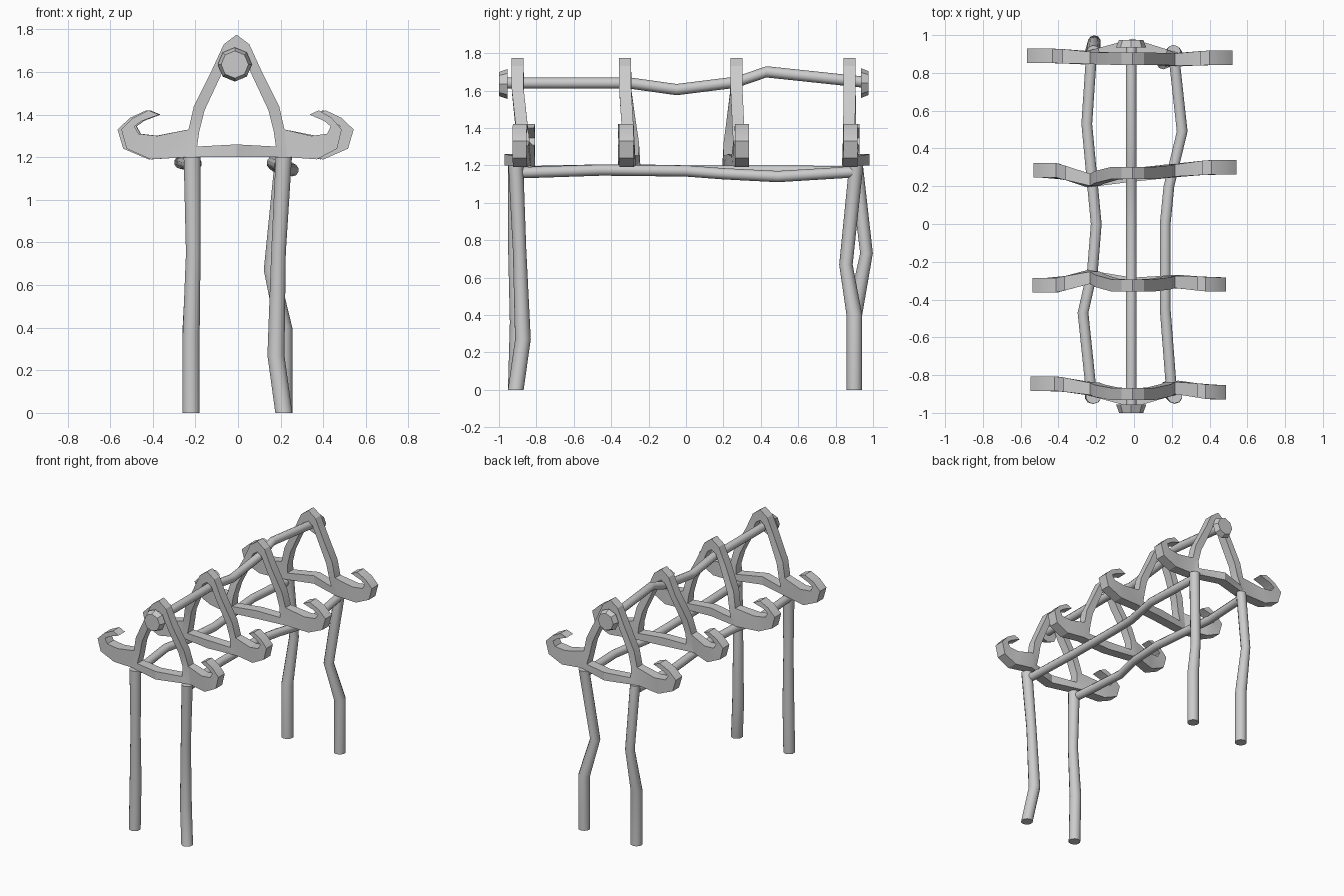
import bpy, bmesh
from mathutils import Vector

if "Cube" in bpy.data.objects:
    bpy.data.objects.remove(bpy.data.objects["Cube"])

grey = bpy.data.materials.new("light grey")
grey.use_nodes = True
grey.diffuse_color = (0.6, 0.6, 0.6, 1)
grey.node_tree.nodes["Principled BSDF"].inputs["Base Color"].default_value = (0.6, 0.6, 0.6, 1)


def finish(name, bm, angle):
    bmesh.ops.remove_doubles(bm, verts=bm.verts, dist=0.0005)
    bmesh.ops.recalc_face_normals(bm, faces=bm.faces)
    mesh = bpy.data.meshes.new(name)
    bm.to_mesh(mesh)
    bm.free()
    mesh.materials.append(grey)
    obj = bpy.data.objects.new(name, mesh)
    bpy.context.collection.objects.link(obj)
    bpy.ops.object.select_all(action='DESELECT')
    obj.select_set(True)
    bpy.context.view_layer.objects.active = obj
    bpy.ops.object.shade_smooth_by_angle(angle=angle)


def pole(name, path, radii, axis, sides=10):
    """Bent pole whose rings stay square to the main axis ('y' or 'z')."""
    bm = bmesh.new()
    rings = []
    turn = Vector((0, 0, 1)).rotation_difference(Vector((0, 1, 0)))
    for p, r in zip(path, radii):
        ring = bmesh.ops.create_circle(bm, segments=sides, radius=r)["verts"]
        for v in ring:
            v.co = (turn @ v.co if axis == 'y' else v.co) + Vector(p)
        rings.append(ring)
    for a, b in zip(rings, rings[1:]):
        for i in range(sides):
            j = (i + 1) % sides
            bm.faces.new((a[i], a[j], b[j], b[i]))
    bm.faces.new(rings[0])
    bm.faces.new(rings[-1])
    finish(name, bm, 0.7)


# Saddle frame stations on one side: (outer x, z), (inner x, z)
APEX = ((0, 1.775), (0, 1.695))
BASE = ((0, 1.2), (0, 1.26))
SIDE = [((.06, 1.73), (.035, 1.67)), ((.115, 1.61), (.075, 1.58)),
        ((.2, 1.44), (.15, 1.42)), ((.225, 1.33), (.175, 1.32)),
        ((.24, 1.2), (.185, 1.25))]
HORN = [(SIDE[4][0], SIDE[3][0]), ((.4, 1.19), (.37, 1.3)),
        ((.51, 1.24), (.455, 1.31)), ((.535, 1.33), (.475, 1.345)),
        ((.48, 1.385), (.44, 1.37)), ((.41, 1.42), (.36, 1.4))]


def strip(bm, stations, depth, skip_outer=(), closed=False):
    """Box-section band through paired edge points; depth gives (y, half)."""
    rows = []
    for outer, inner in stations:
        row = []
        for (x, z), side in ((outer, -1), (outer, 1), (inner, 1), (inner, -1)):
            y, half = depth(x, z)
            row.append(bm.verts.new((x - .007, y + side * half, z)))
        rows.append(row)
    for i in range(len(rows) if closed else len(rows) - 1):
        a, b = rows[i], rows[(i + 1) % len(rows)]
        for k in range(4):
            if k == 0 and i in skip_outer:
                continue
            n = (k + 1) % 4
            bm.faces.new((a[k], a[n], b[n], b[k]))
    if not closed:
        bm.faces.new(rows[-1])


def frame(name, ys, reach):
    horn_l, corner_l, base, apex, corner_r, horn_r = ys

    def depth(x, z):
        corner, horn = (corner_r, horn_r) if x > 0 else (corner_l, horn_l)
        ax = abs(x)
        if ax > .24:
            return corner + (horn - corner) * min((ax - .24) / .16, 1), .038
        if z < 1.3:
            return base + (corner - base) * ax / .24, .036
        t = min((z - 1.3) / .3, 1)
        return corner + (apex - corner) * t, .032

    bm = bmesh.new()
    flip = lambda s, m, k=1: tuple(
        (m * (x if x <= .24 else .24 + (x - .24) * k), z) for x, z in s)
    ring = [APEX] + SIDE + [BASE] + [flip(s, -1) for s in reversed(SIDE)]
    # Openings in the outer wall where the horns join
    strip(bm, ring, depth, skip_outer=(4, 7), closed=True)
    for m, k in ((-1, reach[0]), (1, reach[1])):
        strip(bm, [flip(s, m, k) for s in HORN], depth)
    finish(name, bm, 0.35)


frame("saddle_frame_front", (-.845, -.87, -.935, -.9, -.865, -.89), (1.02, .86))
frame("saddle_frame_mid_front", (-.325, -.28, -.32, -.325, -.305, -.32), (.98, .86))
frame("saddle_frame_mid_back", (.285, .23, .26, .27, .285, .3), (.97, 1.05))
frame("saddle_frame_back", (.89, .88, .945, .875, .87, .88), (1.08, .98))

# Ridge pole with tapered end knobs
RX = -.015
pole("ridge_pole", [(RX, -.97, 1.64), (RX, -.3, 1.64), (RX, -.05, 1.605),
                    (RX, .27, 1.645), (RX, .43, 1.7), (RX, .95, 1.645)],
     [.03] * 6, 'y')
pole("front_knob", [(RX, -1, 1.635), (RX, -.955, 1.635)], [.064, .08], 'y', 8)
pole("back_knob", [(RX, .935, 1.64), (RX, .975, 1.64)], [.08, .064], 'y', 8)

# Side rails
pole("right_rail", [(-.225, -.9, 1.165), (-.27, -.47, 1.175), (-.22, -.25, 1.175),
                    (-.2, 0, 1.17), (-.25, .53, 1.17), (-.225, .9, 1.165)],
     [.03] * 6, 'y')
pole("left_rail", [(.2, -.9, 1.16), (.165, -.45, 1.175), (.165, 0, 1.17),
                   (.185, .2, 1.155), (.255, .49, 1.14), (.21, .9, 1.165)],
     [.03] * 6, 'y')

# Legs
pole("front_right_leg", [(-.22, -.91, 0), (-.22, -.9, .36), (-.21, -.915, .75),
                         (-.215, -.91, 1.2)], [.042, .042, .036, .042], 'z')
pole("front_left_leg", [(.215, -.91, 0), (.178, -.872, .27), (.19, -.89, .75),
                        (.215, -.91, 1.2)], [.042, .042, .036, .04], 'z')
pole("back_right_leg", [(-.22, .9, 0), (-.22, .9, .4), (-.21, .965, .73),
                        (-.215, .91, 1.2)], [.042, .042, .034, .036], 'z')
pole("back_left_leg", [(.215, .9, 0), (.215, .9, .4), (.155, .855, .67),
                       (.21, .91, 1.2)], [.042, .042, .036, .038], 'z')
